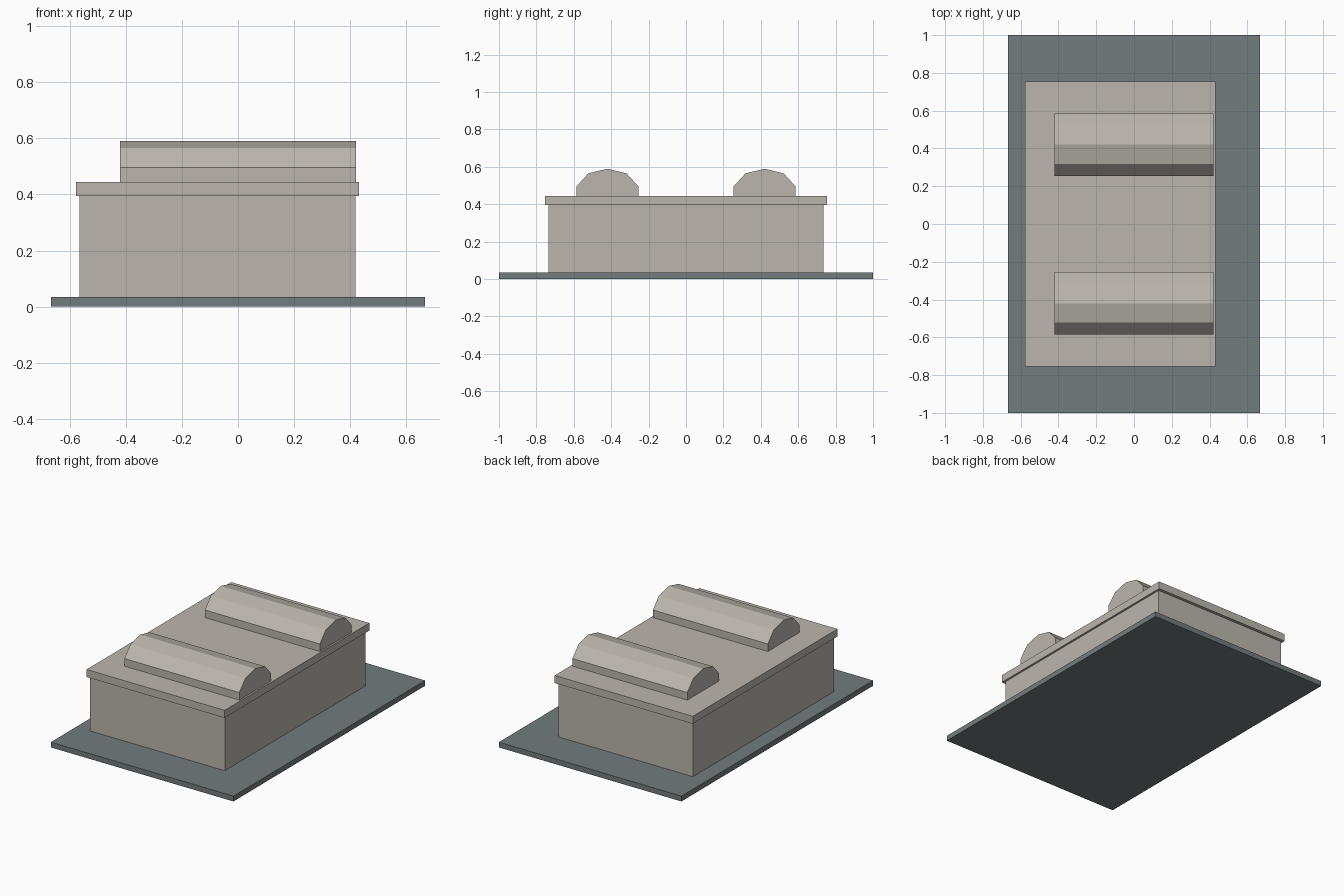
import bpy
import bmesh

cube = bpy.data.objects.get("Cube")
if cube:
    bpy.data.objects.remove(cube, do_unlink=True)


def make_material(name, rgb):
    mat = bpy.data.materials.new(name)
    mat.use_nodes = True
    color = (*rgb, 1.0)
    mat.diffuse_color = color
    mat.node_tree.nodes["Principled BSDF"].inputs["Base Color"].default_value = color
    return mat


concrete = make_material("warm grey concrete", (0.50, 0.47, 0.42))
paving = make_material("slate grey paving", (0.17, 0.20, 0.21))


def prism(name, profile, x0, x1, mat):
    """Extrude a (y, z) profile along x."""
    bm = bmesh.new()
    face = bm.faces.new([bm.verts.new((x0, y, z)) for y, z in profile])
    out = bmesh.ops.extrude_face_region(bm, geom=[face])
    moved = [v for v in out["geom"] if isinstance(v, bmesh.types.BMVert)]
    bmesh.ops.translate(bm, verts=moved, vec=(x1 - x0, 0, 0))
    bmesh.ops.recalc_face_normals(bm, faces=bm.faces)
    mesh = bpy.data.meshes.new(name)
    bm.to_mesh(mesh)
    bm.free()
    mesh.materials.append(mat)
    obj = bpy.data.objects.new(name, mesh)
    bpy.context.collection.objects.link(obj)
    return obj


def box(name, x0, x1, half_y, z0, z1, mat):
    profile = [(-half_y, z0), (half_y, z0), (half_y, z1), (-half_y, z1)]
    return prism(name, profile, x0, x1, mat)


# Ground slab, main block and overhanging flat roof
box("ground_slab", -0.667, 0.667, 1.0, 0, 0.035, paving)
box("main_block", -0.565, 0.418, 0.735, 0.002, 0.395, concrete)
box("roof_slab", -0.578, 0.431, 0.755, 0.395, 0.445, concrete)

# Two faceted barrel vaults across the roof
half = [(0.166, 0.445), (0.166, 0.495), (0.102, 0.565)]
arch = half + [(0, 0.59)] + [(-y, z) for y, z in reversed(half)]
for name, center in (("front_vault", -0.42), ("rear_vault", 0.42)):
    prism(name, [(center + y, z) for y, z in arch], -0.42, 0.42, concrete)
